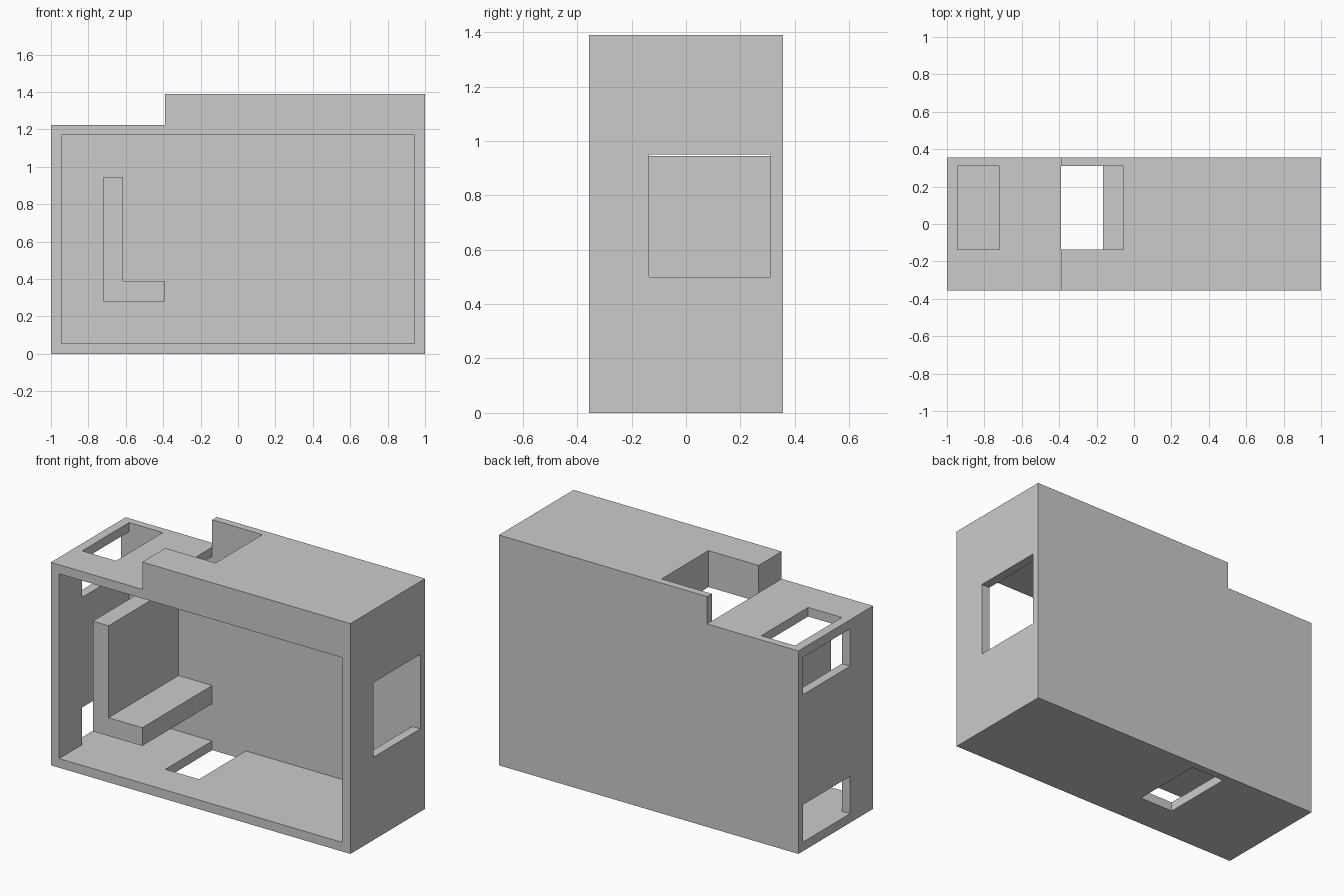
import bpy, bmesh

if "Cube" in bpy.data.objects:
    bpy.data.objects.remove(bpy.data.objects["Cube"])

FRONT, BACK = -0.356, 0.356      # outer faces in y
INNER = 0.311                    # inner face of the back wall
HOLE_FRONT = -0.136              # front edge of every opening


def prism(name, profile, y0, y1, back_cap=True):
    """Extrude an x-z profile from y0 to y1."""
    bm = bmesh.new()
    a = [bm.verts.new((x, y0, z)) for x, z in profile]
    b = [bm.verts.new((x, y1, z)) for x, z in profile]
    n = len(profile)
    bm.faces.new(a)
    if back_cap:
        bm.faces.new(b[::-1])
    for i in range(n):
        j = (i + 1) % n
        bm.faces.new((a[j], a[i], b[i], b[j]))
    mesh = bpy.data.meshes.new(name)
    bm.to_mesh(mesh)
    bm.free()
    obj = bpy.data.objects.new(name, mesh)
    bpy.context.collection.objects.link(obj)
    return obj


def cut(target, x0, x1, z0, z1, y0=HOLE_FRONT, y1=INNER):
    """Subtract a box from the target."""
    cutter = prism("cutter", [(x0, z0), (x1, z0), (x1, z1), (x0, z1)], y0, y1)
    cutter.hide_render = True
    mod = target.modifiers.new("cut", "BOOLEAN")
    mod.operation, mod.solver, mod.object = "DIFFERENCE", "EXACT", cutter
    bpy.context.view_layer.objects.active = target
    bpy.ops.object.modifier_apply(modifier=mod.name)
    bpy.data.objects.remove(cutter)


# Outer housing with the stepped top
housing = prism("housing", [(-1, 0), (1, 0), (1, 1.39), (-0.39, 1.39),
                            (-0.39, 1.225), (-1, 1.225)], FRONT, BACK)

# Main chamber, open at the front
cut(housing, -0.945, 0.945, 0.055, 1.17, y0=-0.5)

# Openings: left wall high and low, right wall, top left, raised top, floor
for x0, x1, z0, z1 in [(-1.1, -0.9, 0.945, 1.17),
                       (-1.1, -0.9, 0.055, 0.28),
                       (0.9, 1.1, 0.5, 0.95),
                       (-0.945, -0.72, 1.1, 1.3),
                       (-0.39, -0.055, 1.1, 1.5),
                       (-0.39, -0.165, -0.1, 0.1)]:
    cut(housing, x0, x1, z0, z1)

# L-shaped baffle standing out from the back wall
prism("baffle", [(-0.72, 0.28), (-0.39, 0.28), (-0.39, 0.39), (-0.615, 0.39),
                 (-0.615, 0.945), (-0.72, 0.945)], FRONT, INNER, back_cap=False)
